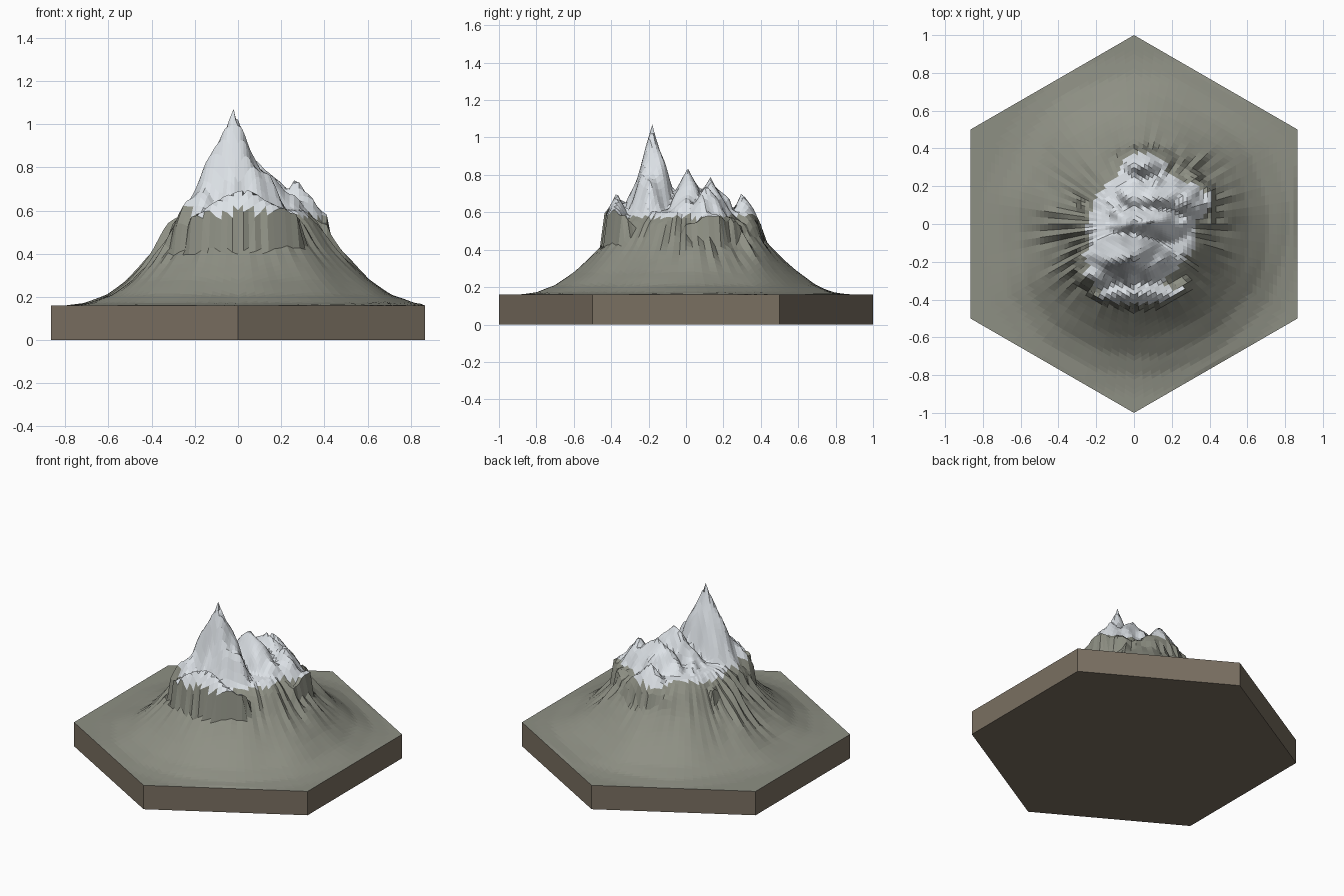
import bpy, bmesh, math, random
from mathutils import Vector, noise

cube = bpy.data.objects.get("Cube")
if cube:
    bpy.data.objects.remove(cube)
random.seed(7)

BASE_TOP = 0.16
EDGE_STEPS, RINGS = 16, 40
SPOKES = 6 * EDGE_STEPS


def material(name, color):
    mat = bpy.data.materials.new(name)
    mat.use_nodes = True
    mat.diffuse_color = (*color, 1)
    mat.node_tree.nodes["Principled BSDF"].inputs["Base Color"].default_value = (*color, 1)
    return mat


rock = material("grey rock", (0.27, 0.277, 0.23))
snow = material("snow", (0.76, 0.8, 0.84))
earth = material("brown earth", (0.195, 0.16, 0.12))

# Radius and height of the lower slopes
SLOPE = [(0, 0.64), (0.3, 0.6), (0.37, 0.54), (0.45, 0.43), (0.53, 0.345),
         (0.6, 0.28), (0.7, 0.21), (0.8, 0.172), (0.9, BASE_TOP), (2, BASE_TOP)]

# Summits: x, y, top, fall per unit along x and along y
PEAKS = [(-0.02, -0.18, 1.07, 2.3, 3.7), (0.03, -0.37, 0.71, 0.6, 2.2),
         (0.08, 0.01, 0.84, 1.1, 2.0), (0.12, 0.13, 0.79, 0.8, 1.7),
         (0.27, 0.11, 0.76, 1.7, 1.6), (0.05, 0.3, 0.71, 1.1, 1.8),
         (-0.15, -0.22, 0.76, 1.8, 1.3)]


def interpolate(r):
    for (r0, z0), (r1, z1) in zip(SLOPE, SLOPE[1:]):
        if r <= r1:
            return z0 + (z1 - z0) * (r - r0) / (r1 - r0)


def sector(angle, centre, width):
    d = math.remainder(angle - math.radians(centre), math.tau)
    return math.exp(-(d / math.radians(width)) ** 2)


jag = [random.uniform(0, 1) * (1 if j % 2 else -1) for j in range(SPOKES)]


def height(x, y, spoke):
    r, angle = math.hypot(x, y), math.atan2(y, x)
    # Crags are strongest on the two sides, the front and back are smooth
    crag = 0.2 + sector(angle, 25, 50) + sector(angle, 200, 35)
    band = math.exp(-((r - 0.37) / 0.15) ** 2)
    soft = noise.noise(Vector((x * 4, y * 4, 1)))
    chip = noise.noise(Vector((spoke * 0.7, r * 7, 8)))
    ridges = math.sin(9 * angle + 5 * r) * 0.6 + math.sin(17 * angle - 4 * r) * 0.3
    reach = r + 0.1 * sector(angle, 170, 55) - 0.015 * sector(angle, 0, 30)
    reach += band * crag * (0.02 * jag[spoke] + 0.035 * chip + 0.022 * ridges)
    reach -= 0.025 * soft * min(1, r * 3)
    z = interpolate(max(0, reach))
    # Each summit only rises out of the upper mountain
    reach_limit = 0.52 + max(0, r - 0.42) * 2
    for px, py, top, fx, fy in PEAKS:
        d = math.hypot((x - px) * fx, (y - py) * fy)
        rough = noise.noise(Vector((x * 13, y * 13, 3))) * min(0.07, d * 0.4)
        peak = top - d + 0.25 * d * d + rough
        if d < 0.9 and peak > reach_limit:
            z = max(z, peak)
    return z


def hexagon_point(j):
    side, step = divmod(j, EDGE_STEPS)
    a, b = (Vector((math.cos(t), math.sin(t))) for t in
            (math.radians(30 + 60 * side), math.radians(90 + 60 * side)))
    return a.lerp(b, step / EDGE_STEPS)


# Mountain: concentric hexagon rings lifted by the height rule
bm = bmesh.new()
centre = bm.verts.new((0, 0, height(0, 0, 0)))
rings = []
for i in range(1, RINGS + 1):
    ring = []
    for j in range(SPOKES):
        p = hexagon_point(j) * (i / RINGS)
        z = BASE_TOP if i == RINGS else height(p.x, p.y, j)
        ring.append(bm.verts.new((p.x, p.y, z)))
    rings.append(ring)
for j in range(SPOKES):
    k = (j + 1) % SPOKES
    bm.faces.new((centre, rings[0][j], rings[0][k]))
    for inner, outer in zip(rings, rings[1:]):
        bm.faces.new((inner[j], outer[j], outer[k], inner[k]))

# The nearest vertex to the main summit is raised to its full height
summit = min(bm.verts, key=lambda v: math.hypot(v.co.x + 0.02, v.co.y + 0.18))
summit.co = (-0.02, -0.18, 1.07)

# Snow covers every face above the snow line
for face in bm.faces:
    c = face.calc_center_median()
    line = 0.58 + 0.04 * noise.noise(Vector((c.x * 6, c.y * 6, 5)))
    face.material_index = 1 if c.z > line else 0
mesh = bpy.data.meshes.new("mountain")
bm.to_mesh(mesh)
bm.free()
mesh.materials.append(rock)
mesh.materials.append(snow)
bpy.context.collection.objects.link(bpy.data.objects.new("mountain", mesh))

# Hexagonal plinth, open where the mountain covers it
bpy.ops.mesh.primitive_cylinder_add(vertices=6, radius=1, depth=BASE_TOP,
                                    location=(0, 0, BASE_TOP / 2))
plinth = bpy.context.object
plinth.name = "plinth"
plinth.data.materials.append(earth)
bm = bmesh.new()
bm.from_mesh(plinth.data)
bmesh.ops.delete(bm, geom=[f for f in bm.faces if f.normal.z > 0.5], context="FACES_ONLY")
bm.to_mesh(plinth.data)
bm.free()
